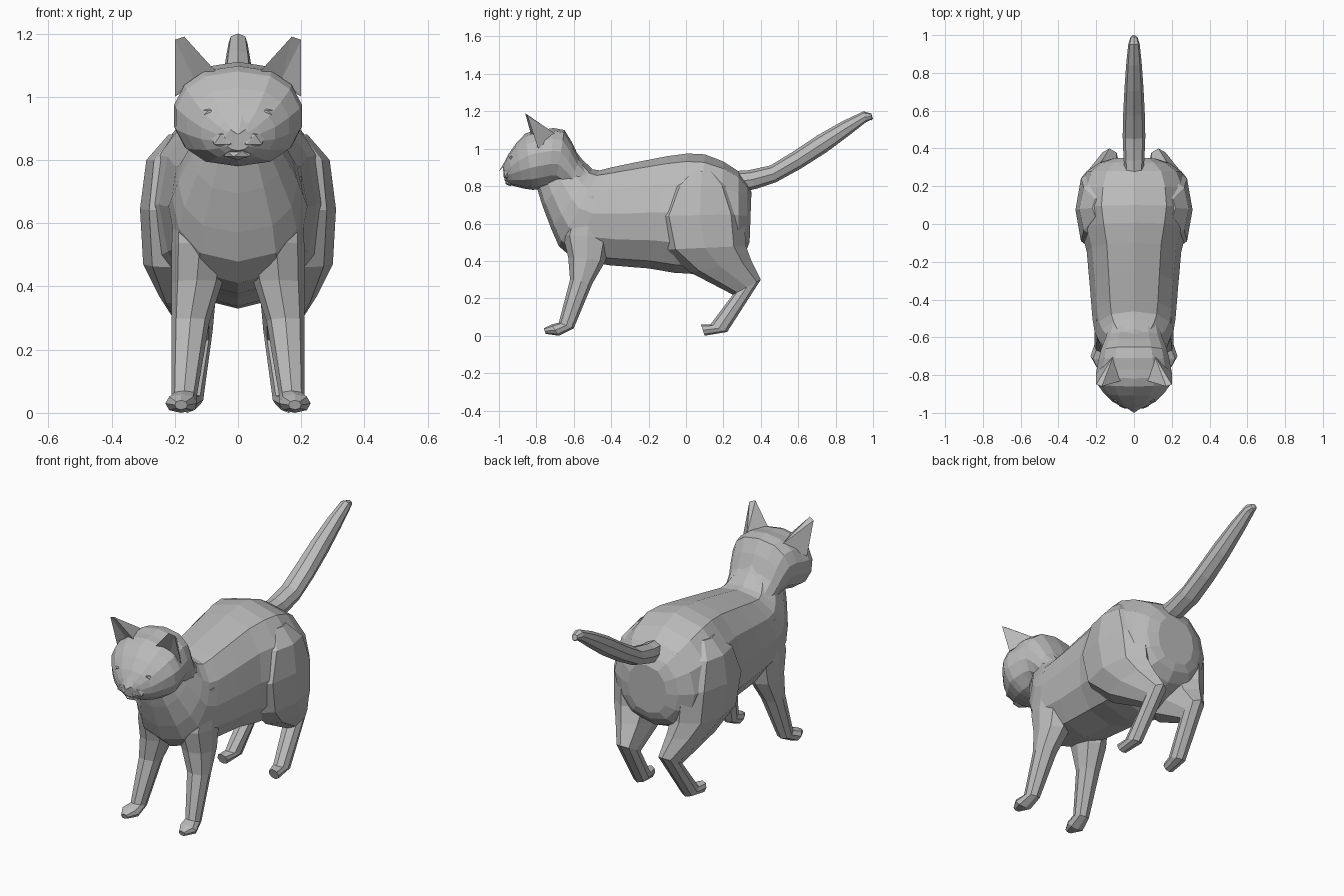
import bpy
import bmesh
from math import sin, cos, pi, copysign
from mathutils import Vector

cube = bpy.data.objects.get("Cube")
if cube:
    bpy.data.objects.remove(cube)

fur = bpy.data.materials.new("grey fur")
fur.use_nodes = True
grey = (.5, .5, .5, 1)
fur.diffuse_color = grey
fur.node_tree.nodes["Principled BSDF"].inputs["Base Color"].default_value = grey


def finish(name, bm, mirror=False):
    """Turn a bmesh into a flat-shaded object, mirrored across x if asked."""
    bmesh.ops.recalc_face_normals(bm, faces=bm.faces)
    mesh = bpy.data.meshes.new(name)
    bm.to_mesh(mesh)
    bm.free()
    mesh.materials.append(fur)
    part = bpy.data.objects.new(name, mesh)
    bpy.context.collection.objects.link(part)
    if mirror:
        modifier = part.modifiers.new("mirror", "MIRROR")
        modifier.use_mirror_merge = False


def with_midpoints(keys):
    """Add a curved in-between section after each key section."""
    result = []
    for i in range(len(keys) - 1):
        before, after = keys[max(i - 1, 0)], keys[min(i + 2, len(keys) - 1)]
        middle = ((keys[i] + keys[i + 1]) * 9 - before - after) / 16
        result += [keys[i], middle]
    return result + [keys[-1]]


def add_ring(bm, section, sides):
    """Squarish oval between two points, given as y, z, y, z, half width, x."""
    top_y, top_z, low_y, low_z, width, side = section
    top, low = Vector((side, top_y, top_z)), Vector((side, low_y, low_z))
    ring = []
    for i in range(sides):
        angle = 2 * pi * i / sides
        across = copysign(abs(sin(angle)) ** .8, sin(angle)) * width
        point = (top + low) / 2 + (top - low) / 2 * cos(angle)
        ring.append(bm.verts.new(point + Vector((across, 0, 0))))
    return ring


def skin(name, sections, sides, mirror=False):
    """Join a chain of rings into one closed part."""
    bm = bmesh.new()
    rings = [add_ring(bm, section, sides) for section in sections]
    for ring, following in zip(rings, rings[1:]):
        for i in range(sides):
            bm.faces.new((ring[i - 1], ring[i], following[i], following[i - 1]))
    bm.faces.new(rings[0])
    bm.faces.new(rings[-1])
    finish(name, bm, mirror)


def central_part(name, keys, sides):
    """Curved part on the middle plane."""
    skin(name, with_midpoints([Vector((*key, 0)) for key in keys]), sides)


def fan(name, rim, front, back, mirror=False):
    """Faceted part: a rim of corners joined to a front and a back point."""
    bm = bmesh.new()
    corners = [bm.verts.new(point) for point in rim]
    for apex in (bm.verts.new(front), bm.verts.new(back)):
        for i in range(len(corners)):
            bm.faces.new((corners[i - 1], corners[i], apex))
    finish(name, bm, mirror)


def pebble(name, centre, size, mirror=False):
    """Low-poly squashed ball."""
    bm = bmesh.new()
    bmesh.ops.create_icosphere(bm, subdivisions=1, radius=1)
    bmesh.ops.scale(bm, vec=size, verts=bm.verts)
    bmesh.ops.translate(bm, vec=centre, verts=bm.verts)
    finish(name, bm, mirror)


# Torso, from neck to rump
central_part("torso", [
    (-.6, 1, -.8, .8, .1),
    (-.5, .89, -.72, .57, .19),
    (-.4, .9, -.6, .41, .22),
    (-.1, .96, -.2, .36, .25),
    (.1, .97, .05, .33, .3),
    (.28, .88, .28, .41, .25),
    (.35, .77, .34, .5, .12),
], sides=12)

# Head and nape, from muzzle back
central_part("head", [
    (-.98, .9, -.97, .83, .04),
    (-.95, .97, -.92, .8, .12),
    (-.86, 1.08, -.82, .78, .2),
    (-.77, 1.1, -.76, .79, .2),
    (-.65, 1.1, -.7, .8, .18),
    (-.57, .95, -.63, .77, .15),
    (-.5, .88, -.6, .75, .14),
], sides=14)

# Tail, rising to a narrow tip
central_part("tail", [
    (.25, .88, .3, .77, .05),
    (.45, .91, .48, .82, .06),
    (.7, 1.07, .75, .98, .05),
    (.95, 1.2, .96, 1.14, .03),
    (1, 1.16, .99, 1.15, .01),
], sides=8)

# Front legs, shoulder to toes
skin("front_leg", [
    (-.6, .75, -.4, .75, .06, .14),
    (-.66, .54, -.4, .52, .09, .12),
    (-.63, .42, -.43, .4, .08, .13),
    (-.62, .3, -.5, .28, .06, .15),
    (-.68, .07, -.6, .04, .04, .17),
    (-.72, .06, -.68, 0, .05, .18),
    (-.76, .04, -.75, .01, .02, .18),
], sides=8, mirror=True)

# Hind legs, haunch to hock to toes
skin("hind_leg", [
    (.02, .88, .15, .88, .06, .16),
    (-.08, .8, .24, .8, .1, .19),
    (-.16, .64, .31, .65, .12, .19),
    (-.12, .46, .32, .48, .12, .18),
    (.02, .34, .35, .4, .09, .16),
    (.25, .22, .4, .3, .05, .13),
    (.13, .06, .22, .02, .04, .15),
    (.08, .06, .1, 0, .03, .16),
], sides=8, mirror=True)

# Ears: hollow front, ridged back, blunt tip
fan("ear",
    rim=[(.2, -.79, 1), (.2, -.85, 1.18), (.17, -.86, 1.19), (.07, -.83, 1.08)],
    front=(.14, -.8, 1.06), back=(.11, -.7, 1.08), mirror=True)

# Nose wedge and bridge
fan("nose",
    rim=[(.03, -.98, .9), (.02, -.94, .98), (-.02, -.94, .98), (-.03, -.98, .9)],
    front=(0, -1, .88), back=(0, -.95, .87))

# Muzzle, chin and half-closed eyes
pebble("whisker_pad", (.04, -.95, .865), (.05, .03, .035), mirror=True)
pebble("chin", (0, -.94, .82), (.05, .03, .02))
pebble("eyelid", (.085, -.93, .95), (.03, .015, .015), mirror=True)
